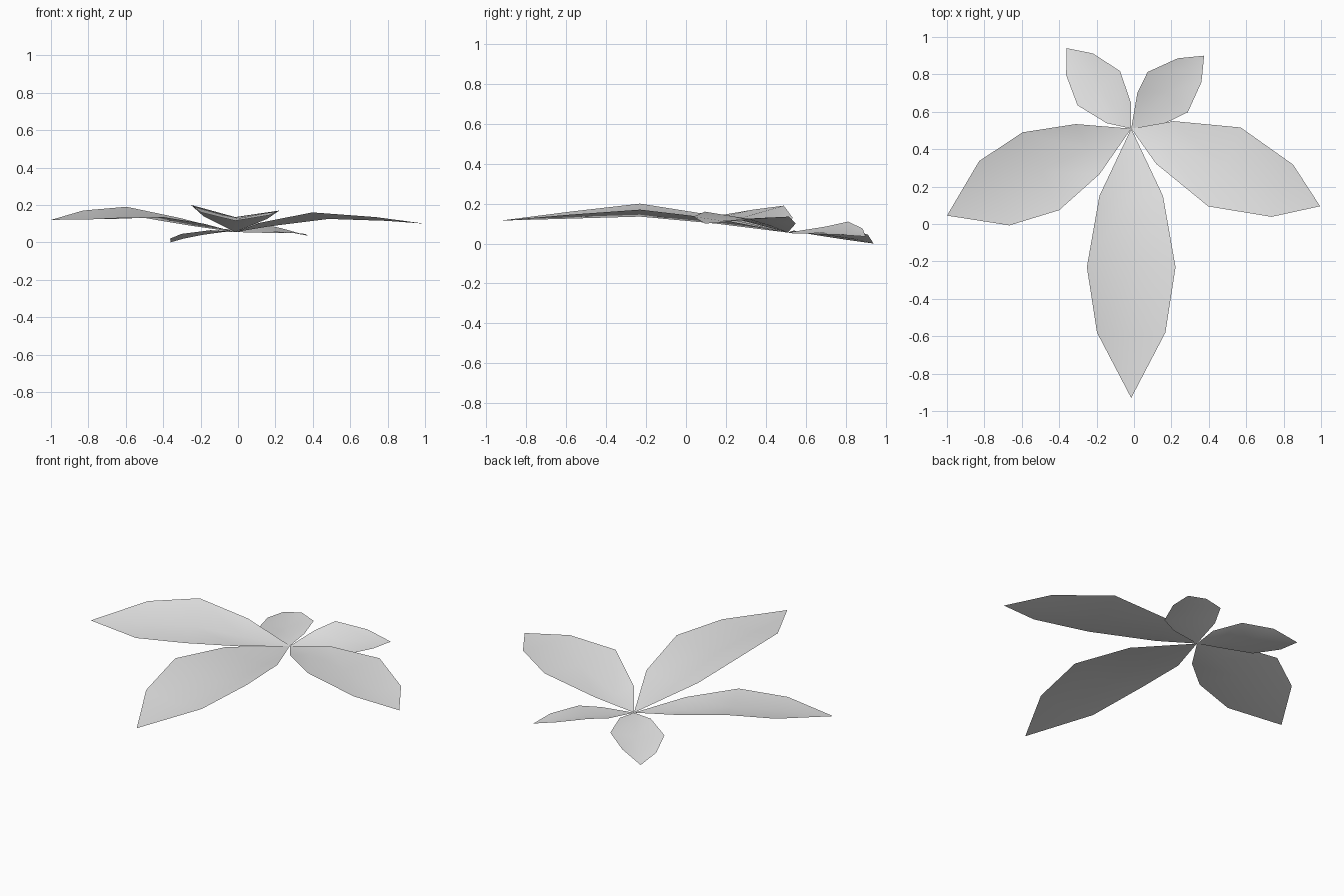
import bpy
import bmesh
from mathutils import Vector

cube = bpy.data.objects.get("Cube")
if cube:
    bpy.data.objects.remove(cube, do_unlink=True)

# Pale grey shared by all leaflets
grey = bpy.data.materials.new("pale_grey")
grey.use_nodes = True
grey.diffuse_color = (0.8, 0.8, 0.8, 1)
grey.node_tree.nodes["Principled BSDF"].inputs["Base Color"].default_value = grey.diffuse_color

STEM = Vector((-0.015, 0.51, 0.055))


def leaflet(name, tip, stations):
    """Build a creased leaf blade from the stem point to its tip.

    Each station holds: fraction along the blade, half width,
    then heights of the left edge, the midrib and the right edge.
    """
    tip = Vector(tip)
    along = Vector((tip.x - STEM.x, tip.y - STEM.y, 0))
    left = Vector((-along.y, along.x, 0)).normalized()

    bm = bmesh.new()
    base_vert = bm.verts.new(STEM)
    tip_vert = bm.verts.new(tip)
    rows = []
    for fraction, half_width, *heights in stations:
        row = []
        for side, height in zip((1, 0, -1), heights):
            point = STEM + along * fraction + left * half_width * side
            point.z = height
            row.append(bm.verts.new(point))
        rows.append(row)

    # Pointed ends and the two halves of the blade, all facing up
    for i in range(2):
        bm.faces.new((base_vert, rows[0][i + 1], rows[0][i]))
        for near, far in zip(rows, rows[1:]):
            bm.faces.new((near[i], near[i + 1], far[i + 1], far[i]))
        bm.faces.new((rows[-1][i], rows[-1][i + 1], tip_vert))
    for face in bm.faces:
        face.smooth = True

    mesh = bpy.data.meshes.new(name)
    bm.to_mesh(mesh)
    bm.free()
    mesh.materials.append(grey)
    obj = bpy.data.objects.new(name, mesh)
    bpy.context.collection.objects.link(obj)
    return obj


# Long leaflet pointing forwards
leaflet("front_leaflet", (-0.015, -0.93, 0.115), [
    (0.25, 0.17, 0.125, 0.1, 0.14),
    (0.514, 0.237, 0.17, 0.135, 0.2),
    (0.757, 0.183, 0.145, 0.125, 0.16),
])

# Broad leaflets spreading sideways
leaflet("right_leaflet", (-1, 0.045, 0.12), [
    (0.236, 0.148, 0.1, 0.088, 0.13),
    (0.49, 0.23, 0.135, 0.13, 0.19),
    (0.743, 0.19, 0.125, 0.13, 0.17),
])
leaflet("left_leaflet", (0.995, 0.095, 0.1), [
    (0.178, 0.123, 0.1, 0.085, 0.105),
    (0.494, 0.228, 0.135, 0.125, 0.16),
    (0.8, 0.151, 0.12, 0.115, 0.135),
])

# Small leaflets at the back
leaflet("back_right_leaflet", (-0.36, 0.94, 0), [
    (0.19, 0.084, 0.065, 0.055, 0.075),
    (0.503, 0.146, 0.045, 0.04, 0.07),
    (0.8, 0.092, 0.02, 0.02, 0.045),
])
leaflet("back_left_leaflet", (0.375, 0.9, 0.035), [
    (0.285, 0.111, 0.05, 0.055, 0.085)[:2] + (0.085, 0.055, 0.05),
    (0.5, 0.152, 0.11, 0.06, 0.05),
    (0.8, 0.09, 0.075, 0.05, 0.045),
])
